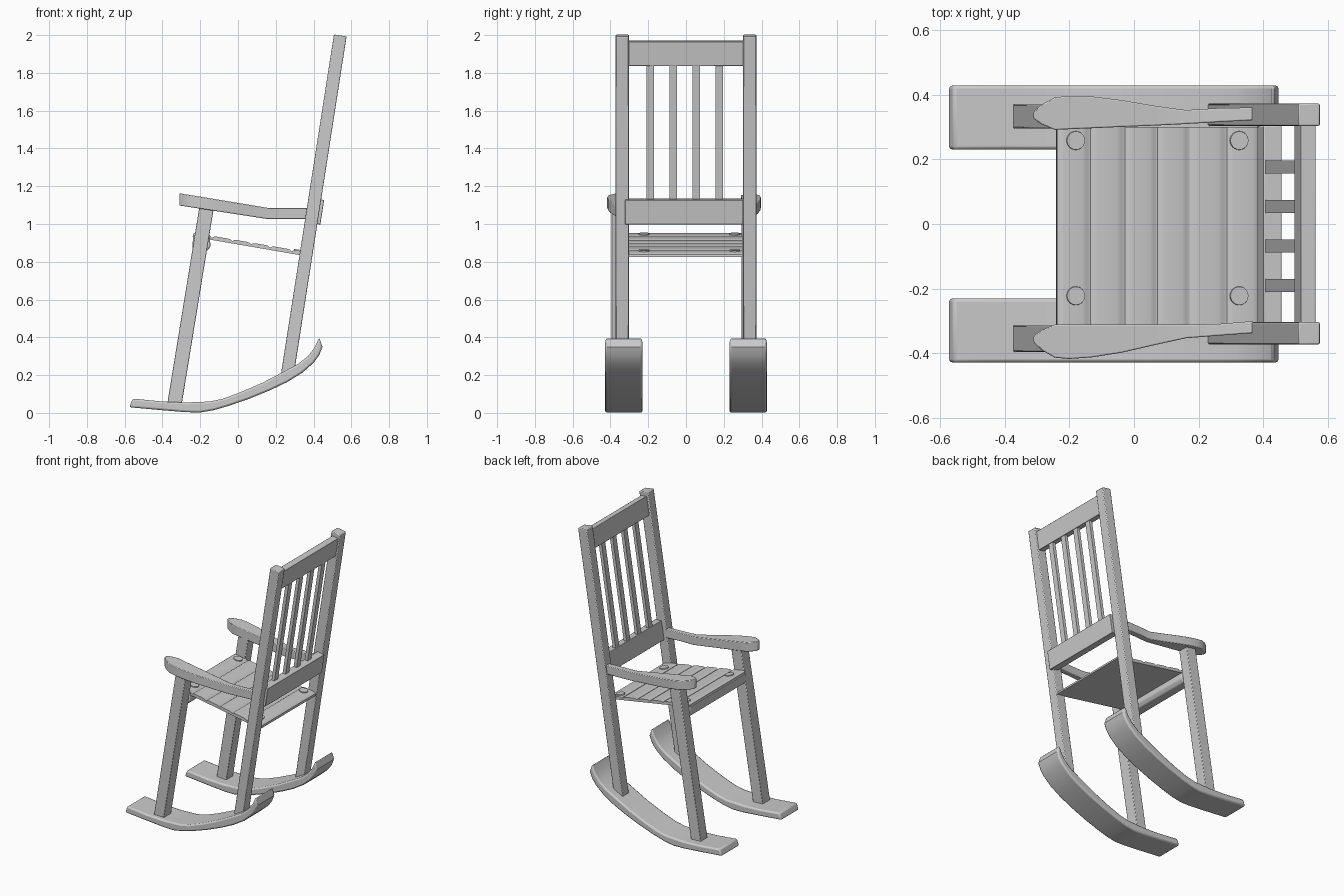
import bpy, bmesh, math
from mathutils import Matrix, Vector

if "Cube" in bpy.data.objects:
    bpy.data.objects.remove(bpy.data.objects["Cube"])


def finish(name, bm, bevel=0.0, segments=2):
    bmesh.ops.recalc_face_normals(bm, faces=bm.faces)
    me = bpy.data.meshes.new(name)
    bm.to_mesh(me)
    bm.free()
    ob = bpy.data.objects.new(name, me)
    bpy.context.collection.objects.link(ob)
    if bevel:
        m = ob.modifiers.new("bevel", 'BEVEL')
        m.width, m.segments = bevel, segments
        m.limit_method, m.angle_limit = 'ANGLE', math.radians(40)
    bpy.ops.object.select_all(action='DESELECT')
    ob.select_set(True)
    bpy.context.view_layer.objects.active = ob
    bpy.ops.object.shade_smooth_by_angle(angle=math.radians(35))
    return ob


def prism(name, pts, y0, y1, bevel=0.0):
    """Side profile (x, z) extruded from y0 to y1."""
    bm = bmesh.new()
    a = [bm.verts.new((x, y0, z)) for x, z in pts]
    b = [bm.verts.new((x, y1, z)) for x, z in pts]
    bm.faces.new(a)
    bm.faces.new(b[::-1])
    for i in range(len(pts)):
        j = (i + 1) % len(pts)
        bm.faces.new((a[i], b[i], b[j], a[j]))
    return finish(name, bm, bevel)


def loft(name, rings):
    bm = bmesh.new()
    vs = [[bm.verts.new(p) for p in r] for r in rings]
    for a, b in zip(vs, vs[1:]):
        for i in range(4):
            j = (i + 1) % 4
            bm.faces.new((a[i], a[j], b[j], b[i]))
    bm.faces.new(vs[0])
    bm.faces.new(vs[-1][::-1])
    return finish(name, bm, 0.004)


def back(o0, o1, z0, z1):
    """Leaning side profile following the back; o0..o1 is the offset from its centre line."""
    k = 0.156
    return [(0.265 + k * (z - 0.23) + o, z - k * o)
            for o, z in ((o0, z0), (o1, z0), (o1, z1), (o0, z1))]


# Rockers
lower = [(-.575, .03), (-.4, .014), (-.28, .004), (-.2, .002), (-.13, .014), (-.05, .037), (.06, .075),
         (.17, .12), (.26, .163), (.34, .212), (.4, .265), (.43, .305), (.447, .35)]
upper = [(.43, .4), (.405, .345), (.37, .3), (.32, .26), (.23, .212), (.13, .16), (.01, .108),
         (-.08, .075), (-.15, .06), (-.28, .055), (-.4, .06), (-.558, .076)]
for s, side in ((1, "left"), (-1, "right")):
    prism(side + "_rocker", lower + upper, s * .23, s * .428, 0.01)

# Front legs and back posts
front = [(-.375, .045), (-.298, .045), (-.128, 1.085), (-.203, 1.1)]
prism("left_front_leg", front, .295, .37, 0.004)
prism("right_front_leg", front, -.395, -.313, 0.004)
for s, side in ((1, "left"), (-1, "right")):
    prism(side + "_back_post", back(-.033, .034, .205, 1.998), s * .303, s * .372, 0.005)

# Back rails and slats
prism("top_rail", back(-.02, .025, 1.84, 1.97), -.31, .31, 0.003)
prism("lower_rail", back(-.005, .05, 1.005, 1.135), -.322, .303, 0.003)
for i in range(4):
    y = -.19 + i * .122
    prism("back_slat", back(0, .022, 1.1, 1.87), y - .02, y + .02)

# Armrests: (x, inner y, outer y) stations
arms = {
    "left_armrest": [(-.31, .325, .348), (-.285, .308, .37), (-.245, .291, .391), (-.2, .293, .396),
                     (-.13, .296, .394), (-.04, .3, .383), (.06, .304, .366), (.16, .309, .352),
                     (.26, .315, .358), (.368, .321, .36)],
    "right_armrest": [(-.31, -.345, -.367), (-.285, -.328, -.39), (-.245, -.311, -.413), (-.2, -.311, -.417),
                      (-.13, -.311, -.412), (-.04, -.311, -.398), (.06, -.311, -.375), (.16, -.311, -.353),
                      (.26, -.309, -.345), (.368, -.3, -.337)],
}
for name, stations in arms.items():
    rings = []
    for x, yi, yo in stations:
        t = min(1, (x + .31) / .47)
        top, bot = 1.163 - .078 * t, 1.098 - .072 * t
        rings.append([(x, yi, bot), (x, yo, bot), (x, yo, top), (x, yi, top)])
    loft(name, rings)

# Seat board with rounded planks on a flat underside
def seat_z(x):
    return .955 - .172 * (x + .24)


edges = [-.24, -.137, -.03, .07, .17, .285, .39]
profile = [(.39, seat_z(.39) - .022), (-.24, seat_z(-.24) - .022)]
for a, b in zip(edges, edges[1:]):
    for f, d in ((.02, .008), (.1, .002), (.22, 0), (.78, 0), (.9, .002), (.98, .008)):
        x = a + (b - a) * f
        profile.append((x, seat_z(x) - d))
prism("seat", profile, -.311, .3)

# Front apron
prism("front_apron", [(-.242, .87), (-.165, .855), (-.145, .88), (-.15, .935), (-.222, .948), (-.238, .93)],
      -.32, .3, 0.008)

# Round plugs on the seat corners
for x in (-.18, .325):
    for y in (.258, -.222):
        bm = bmesh.new()
        rot = Matrix.Rotation(math.atan(.172), 4, 'Y')
        bmesh.ops.create_cone(bm, cap_ends=True, segments=24, radius1=.03, radius2=.028, depth=.012,
                              matrix=Matrix.Translation((x, y, seat_z(x))) @ rot)
        finish("seat_plug", bm)
